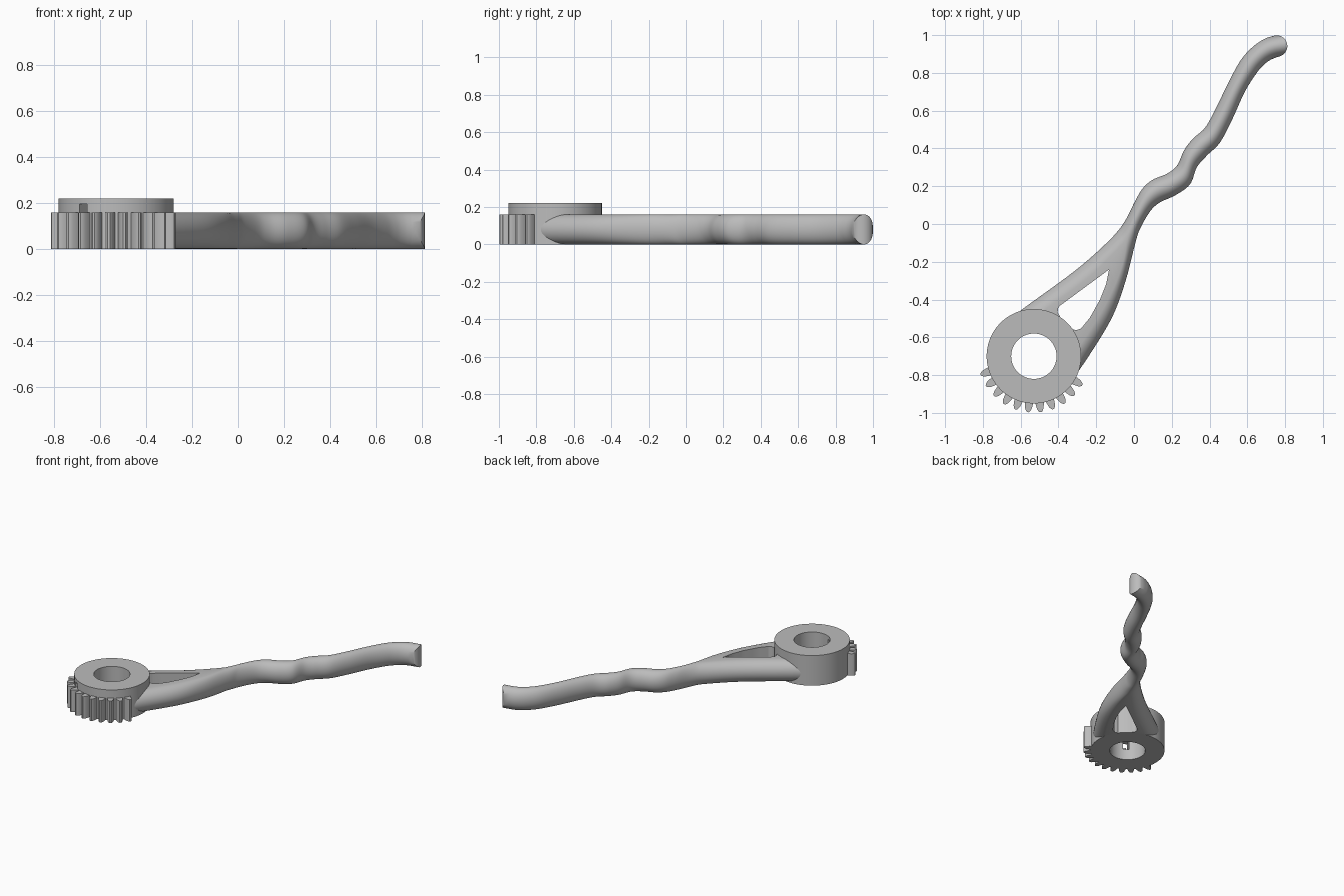
import bpy, bmesh, math
from mathutils import Vector

cube = bpy.data.objects.get("Cube")
if cube:
    bpy.data.objects.remove(cube, do_unlink=True)

HUB = Vector((-0.53, -0.70))
HUB_R, BORE_R, HUB_H, ARM_H = 0.25, 0.12, 0.22, 0.16

grey = bpy.data.materials.new("plain_grey")
grey.use_nodes = True
colour = (0.5, 0.5, 0.5, 1)
grey.diffuse_color = colour
grey.node_tree.nodes["Principled BSDF"].inputs["Base Color"].default_value = colour


def make_object(name, bm):
    bmesh.ops.recalc_face_normals(bm, faces=bm.faces)
    mesh = bpy.data.meshes.new(name)
    bm.to_mesh(mesh)
    bm.free()
    mesh.materials.append(grey)
    obj = bpy.data.objects.new(name, mesh)
    bpy.context.collection.objects.link(obj)
    return obj


def add_prism(bm, outline, z0, z1):
    """Extrude a flat outline from z0 to z1."""
    low = [bm.verts.new((p[0], p[1], z0)) for p in outline]
    high = [bm.verts.new((p[0], p[1], z1)) for p in outline]
    bm.faces.new(low[::-1])
    bm.faces.new(high)
    n = len(low)
    for i in range(n):
        j = (i + 1) % n
        bm.faces.new((low[i], low[j], high[j], high[i]))


def prism(name, outline, z0, z1):
    bm = bmesh.new()
    add_prism(bm, outline, z0, z1)
    return make_object(name, bm)


def circle(radius, n=96):
    return [HUB + radius * Vector((math.cos(t), math.sin(t)))
            for t in (math.tau * i / n for i in range(n))]


def radial(angle, points):
    """Place (distance, sideways) points along a hub radius."""
    out = Vector((math.cos(angle), math.sin(angle)))
    side = Vector((-out.y, out.x))
    return [HUB + out * d + side * s for d, s in points]


def cut(obj, cutter):
    mod = obj.modifiers.new("cut", 'BOOLEAN')
    mod.operation = 'DIFFERENCE'
    mod.solver = 'EXACT'
    mod.object = cutter
    bpy.context.view_layer.objects.active = obj
    bpy.ops.object.modifier_apply(modifier=mod.name)
    bpy.data.objects.remove(cutter, do_unlink=True)


def catmull(points, steps):
    """Smooth path through the points."""
    pts = [2 * points[0] - points[1]] + points + [2 * points[-1] - points[-2]]
    path = []
    for a, b, c, d in zip(pts, pts[1:], pts[2:], pts[3:]):
        for k in range(steps):
            t = k / steps
            path.append(0.5 * (2 * b + (c - a) * t + (2 * a - 5 * b + 4 * c - d) * t * t
                               + (3 * b - a - 3 * c + d) * t ** 3))
    return path + [points[-1]]


# Hub ring with a radial slot
hub = prism("hub", circle(HUB_R), 0, HUB_H)
cut(hub, prism("bore_cutter", circle(BORE_R), -0.1, 0.4))
slot = radial(math.radians(235), [(0.05, -0.02), (0.4, -0.02), (0.4, 0.02), (0.05, 0.02)])
cut(hub, prism("slot_cutter", slot, 0.08, 0.195))

# Lever arm: matching left and right edge points, from hub to tip
left_edge = [(-.66, -.51), (-.59, -.45), (-.31, -.245), (-.13, -.085), (-.05, .013),
             (.005, .12), (.047, .19), (.10, .235), (.175, .267), (.228, .31),
             (.265, .39), (.312, .452), (.376, .51), (.43, .606), (.492, .733),
             (.56, .86), (.624, .934), (.69, .98), (.745, .998)]
right_edge = [(-.32, -.80), (-.28, -.76), (-.127, -.516), (-.05, -.32), (.005, -.11),
              (.03, -.03), (.085, .066), (.137, .114), (.217, .151), (.296, .209),
              (.333, .30), (.386, .362), (.455, .431), (.52, .553), (.587, .70),
              (.65, .80), (.69, .845), (.725, .87), (.765, .886)]
left = catmull([Vector(p) for p in left_edge], 6)
right = catmull([Vector(p) for p in right_edge], 6)

SIDES = 32
HALF = ARM_H / 2
bm = bmesh.new()
rings = []
for i, (l, r) in enumerate(zip(left, right)):
    mid, across = (l + r) / 2, (r - l) / 2
    half = across.length
    across.normalize()
    ahead = Vector((-across.y, across.x))
    nose = min(HALF, half)
    ring = []
    for k in range(SIDES):
        a = math.tau * (k + 0.5) / SIDES
        s = math.copysign(half - nose, math.cos(a)) + nose * math.cos(a)
        p = mid + across * s
        if i == len(left) - 1:  # rounded tip, upright wall
            p = p + ahead * math.sqrt(max(0, half * half - s * s))
        ring.append(bm.verts.new((p.x, p.y, HALF + HALF * math.sin(a) / math.cos(math.pi / SIDES))))
    rings.append(ring)
for a, b in zip(rings, rings[1:]):
    for k in range(SIDES):
        j = (k + 1) % SIDES
        bm.faces.new((a[k], a[j], b[j], b[k]))
bm.faces.new(rings[0])
tip = rings[-1]
for k in range(SIDES // 2 - 1):
    bm.faces.new((tip[k], tip[k + 1], tip[-k - 2], tip[-k - 1]))
arm = make_object("lever_arm", bm)

# Window between the two struts, and clearance for the hub
window = [(-.132, -.241), (-.39, -.431), (-.403, -.447), (-.404, -.468), (-.393, -.488),
          (-.40, -.56), (-.326, -.557), (-.305, -.562), (-.28, -.553), (-.233, -.495),
          (-.18, -.40), (-.148, -.32)]
cut(arm, prism("window_cutter", window, -0.1, 0.4))
cut(arm, prism("clearance_cutter", circle(HUB_R - 0.005), -0.1, 0.4))

# Gear teeth around the front of the hub
half_tooth = [(0.24, 0.023), (0.26, 0.021), (0.28, 0.017), (0.292, 0.011), (0.298, 0.005)]
tooth = [(d, -s) for d, s in half_tooth] + half_tooth[::-1]
bm = bmesh.new()
for i in range(11):
    add_prism(bm, radial(math.radians(199 + 13 * i), tooth), 0, ARM_H)
teeth = make_object("gear_teeth", bm)

# Smooth shading with sharp rims
for obj in (hub, arm, teeth):
    bpy.ops.object.select_all(action='DESELECT')
    obj.select_set(True)
    bpy.context.view_layer.objects.active = obj
    bpy.ops.object.shade_smooth_by_angle(angle=math.radians(30))
